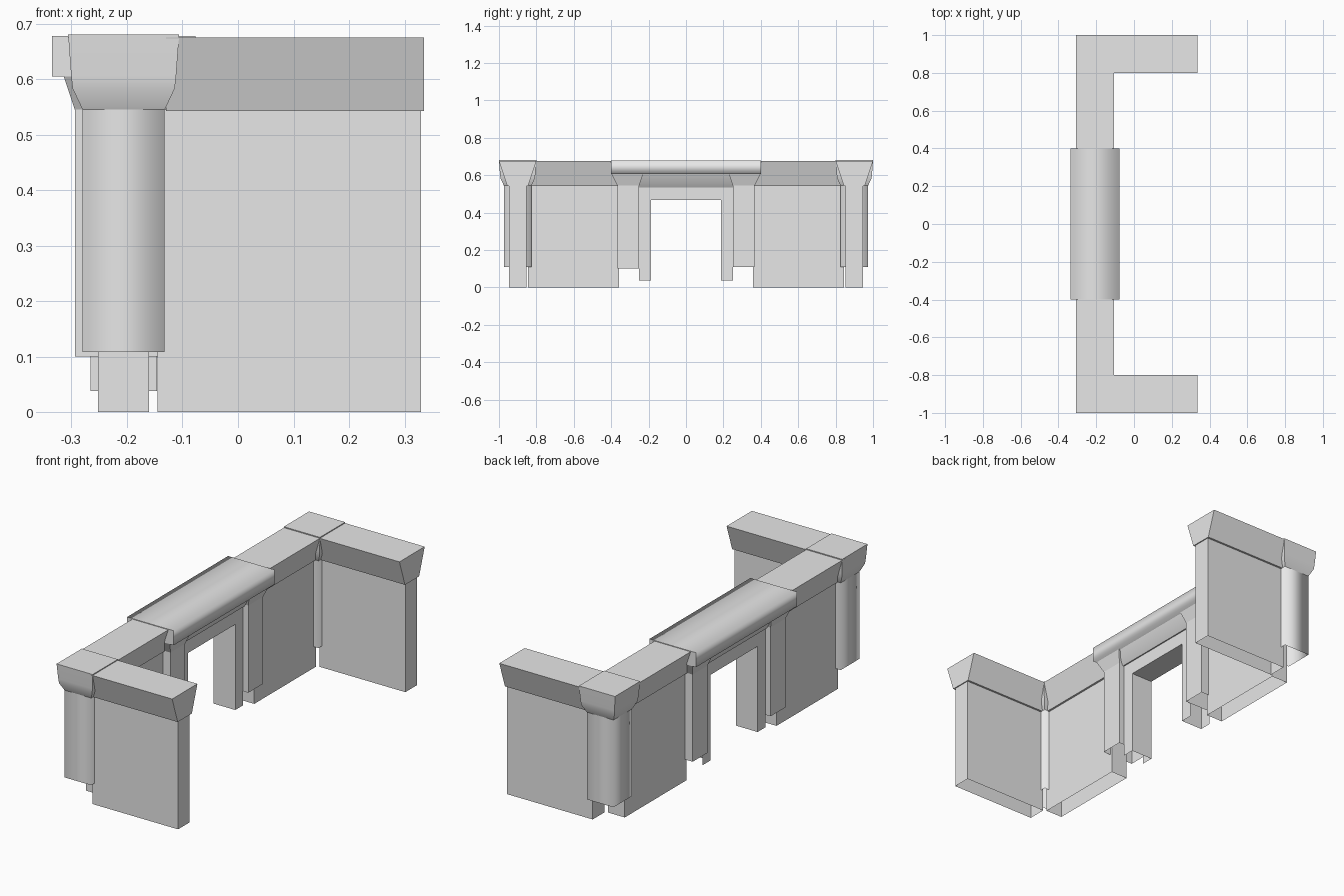
import bpy
import bmesh
import math

cube = bpy.data.objects.get("Cube")
if cube:
    bpy.data.objects.remove(cube, do_unlink=True)

GREY = (0.8, 0.8, 0.8, 1.0)
stone = bpy.data.materials.new("grey_stone")
stone.use_nodes = True
stone.diffuse_color = GREY
stone.node_tree.nodes["Principled BSDF"].inputs["Base Color"].default_value = GREY

CX = -0.206      # centre line of the long wall
CY = 0.90        # centre line of the side walls
FRONT, BACK, TOP, BOTTOM = 0, 2, "top", "bottom"


def stack(name, rings, skip=(BOTTOM,), smooth=()):
    """Stack of rectangles (z, x0, x1, y0, y1); skip leaves faces open."""
    bm = bmesh.new()
    loops = []
    for z, x0, x1, y0, y1 in rings:
        y0, y1 = sorted((y0, y1))
        corners = ((x0, y0), (x1, y0), (x1, y1), (x0, y1))
        loops.append([bm.verts.new((x, y, z)) for x, y in corners])
    for low, high in zip(loops, loops[1:]):
        for i in range(4):
            if i not in skip:
                j = (i + 1) % 4
                face = bm.faces.new((low[i], low[j], high[j], high[i]))
                face.smooth = i in smooth
    for end, verts in ((TOP, loops[-1]), (BOTTOM, loops[0][::-1])):
        if end not in skip:
            bm.faces.new(verts).smooth = end in smooth
    mesh = bpy.data.meshes.new(name)
    bm.to_mesh(mesh)
    bm.free()
    mesh.materials.append(stone)
    obj = bpy.data.objects.new(name, mesh)
    bpy.context.collection.objects.link(obj)
    return obj


def around(z, half, cy):
    return (z, CX - half, CX + half, cy - half, cy + half)


for s, side in ((-1, "front"), (1, "back")):
    cy = s * CY
    outer = BACK if s > 0 else FRONT

    # Side wall and its tapered coping
    stack(side + "_side_wall",
          [(z, -0.145, 0.33, cy - 0.046, cy + 0.046) for z in (0, 0.545)])
    stack(side + "_side_coping",
          [(z, -0.13, 0.335, cy - h, cy + h)
           for z, h in ((0.543, 0.056), (0.675, 0.1))], skip=())

    # Long wall and its tapered coping
    stack(side + "_long_wall",
          [(z, CX - 0.046, CX + 0.046, s * 0.357, s * 0.845)
           for z in (0, 0.545)])
    stack(side + "_long_coping",
          [(z, CX - h, CX + h, s * 0.25, s * 0.83)
           for z, h in ((0.543, 0.056), (0.675, 0.1))], skip=())

    # Corner post with softly shaded sides and flared capital
    stack(side + "_corner_post",
          [around(z, 0.074, cy) for z in (0.108, 0.545)],
          skip=(TOP, BOTTOM), smooth=(0, 1, 2, 3))
    cap = stack(side + "_corner_capital",
                [around(z, h, cy) for z, h in
                 ((0.545, 0.074), (0.583, 0.092), (0.605, 0.0945), (0.68, 0.1))])
    bpy.ops.object.select_all(action="DESELECT")
    cap.select_set(True)
    bpy.context.view_layer.objects.active = cap
    bpy.ops.object.shade_smooth_by_angle(angle=math.radians(35))

    # Gate pilaster, flaring under the gate slab
    stack(side + "_gate_pilaster",
          [(z, CX - h, CX + h, s * y0, s * y1) for z, h, y0, y1 in
           ((0.1 if s < 0 else 0.108, 0.088, 0.25, 0.367),
            (0.545, 0.088, 0.25, 0.367), (0.605, 0.108, 0.23, 0.398))])

    # Gate jamb, open towards the pilaster
    stack(side + "_gate_jamb",
          [(z, CX - 0.06, CX + 0.06, s * 0.187, s * 0.25)
           for z in (0.038, 0.54)], skip=(BOTTOM, TOP, outer))

# Lintel over the gate
stack("gate_lintel",
      [(z, CX - 0.06, CX + 0.06, -0.187, 0.187) for z in (0.467, 0.54)], skip=())

# Flared header between lintel and slab
stack("gate_header",
      [(z, CX - h, CX + h, -0.25, 0.25)
       for z, h in ((0.535, 0.066), (0.565, 0.085), (0.605, 0.1))],
      skip=(), smooth=(1, 3))

# Wide slab over the gate, rounded along its long edges
stack("gate_slab",
      [(z, -0.335, -0.077, -0.4, 0.4) for z in (0.605, 0.678)],
      skip=(), smooth=(1, 3, TOP, BOTTOM))
